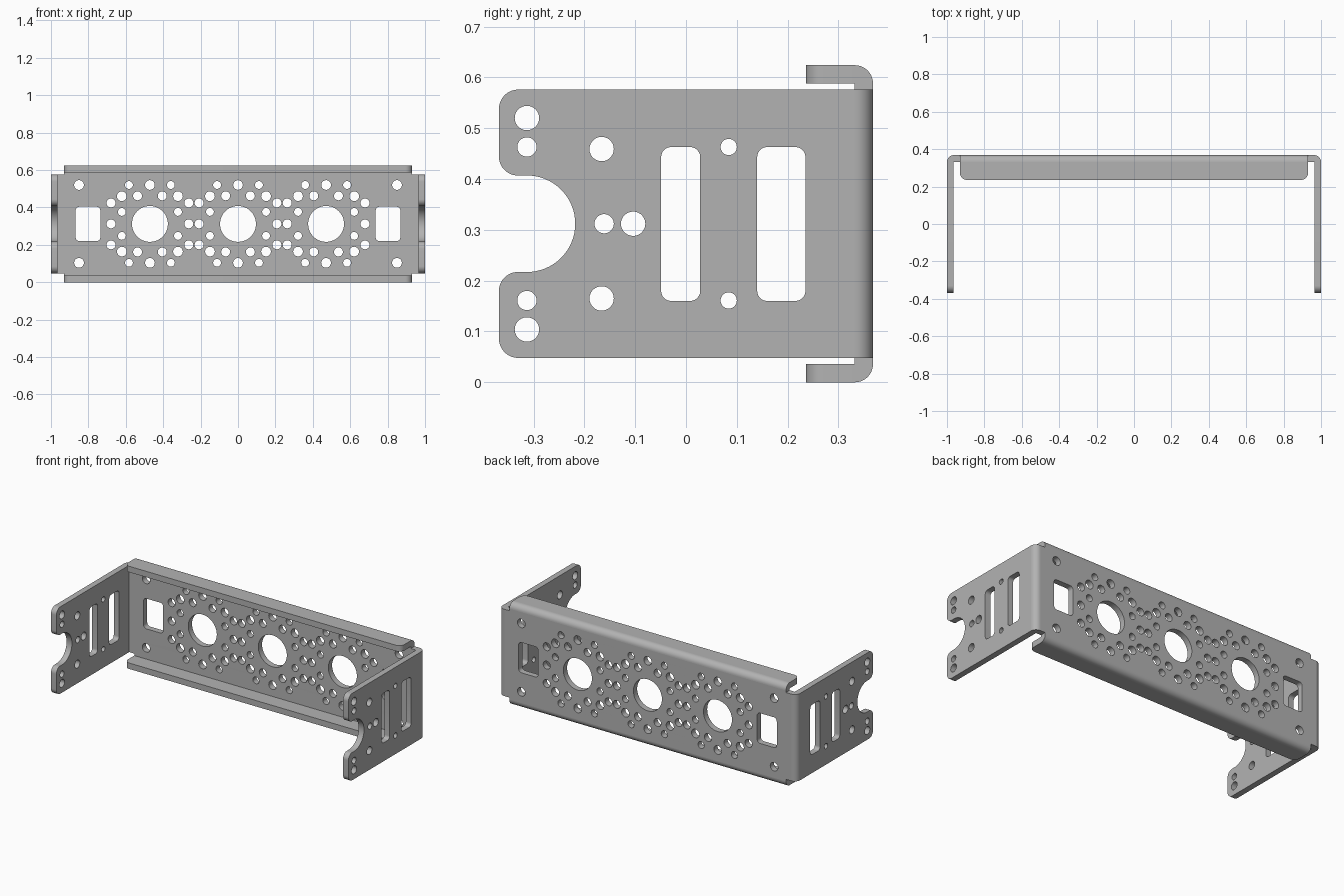
import bpy, bmesh, math
from mathutils import Matrix, Vector

cube = bpy.data.objects.get("Cube")
if cube:
    bpy.data.objects.remove(cube, do_unlink=True)

T = 0.036                      # sheet thickness
Y_IN = 0.332                   # inner face of the back panel
X_IN = 1 - T
Z_LO, Z_HI = 0.048, 0.576      # side plate edges
TOP = 0.624
MID = TOP / 2
FLANGE_X = 0.93

steel = bpy.data.materials.new("grey steel")
steel.use_nodes = True
colour = (0.45, 0.45, 0.45, 1)
steel.diffuse_color = colour
steel.node_tree.nodes["Principled BSDF"].inputs["Base Color"].default_value = colour


def circle(u, v, r, n=28):
    return [(u + r * math.cos(2 * math.pi * i / n), v + r * math.sin(2 * math.pi * i / n))
            for i in range(n)]


def fillet(corners, n=10):
    """Right-angled outline of (u, v, radius) corners, rounded."""
    out = []
    for i, (u, v, r) in enumerate(corners):
        p = Vector((u, v))
        if r == 0:
            pts = [p]
        else:
            a = (Vector(corners[i - 1][:2]) - p).normalized()
            b = (Vector(corners[(i + 1) % len(corners)][:2]) - p).normalized()
            c = p + (a + b) * r
            pts = [c - b * r * math.cos(t) - a * r * math.sin(t)
                   for t in (math.pi / 2 * k / n for k in range(n + 1))]
        for q in pts:
            if not out or (q - out[-1]).length > 1e-5:
                out.append(q)
    if (out[0] - out[-1]).length < 1e-5:
        out.pop()
    return [tuple(q) for q in out]


def window(u0, u1, v0, v1, r):
    return fillet([(u0, v0, r), (u1, v0, r), (u1, v1, r), (u0, v1, r)], 6)


def sheet(name, loops, axes, start, end):
    """Fill the loops in the plane of two axes and extrude along the third."""
    curve = bpy.data.curves.new(name, 'CURVE')
    curve.dimensions = '2D'
    curve.fill_mode = 'BOTH'
    curve.extrude = abs(end - start) / 2
    for loop in loops:
        s = curve.splines.new('POLY')
        s.points.add(len(loop) - 1)
        for pt, (u, v) in zip(s.points, loop):
            pt.co = (u, v, 0, 1)
        s.use_cyclic_u = True
    temp = bpy.data.objects.new(name + " outline", curve)
    bpy.context.collection.objects.link(temp)
    bpy.context.view_layer.update()
    mesh = bpy.data.meshes.new_from_object(
        temp.evaluated_get(bpy.context.evaluated_depsgraph_get()))
    bpy.data.objects.remove(temp, do_unlink=True)

    m = Matrix.Identity(4)
    for col, axis in enumerate(axes):
        for row in range(3):
            m[row][col] = 1.0 if row == "xyz".index(axis) else 0.0
    m["xyz".index(axes[2])][3] = (start + end) / 2
    bm = bmesh.new()
    bm.from_mesh(mesh)
    bm.transform(m)
    bmesh.ops.remove_doubles(bm, verts=bm.verts, dist=1e-5)
    bmesh.ops.recalc_face_normals(bm, faces=bm.faces)
    bm.to_mesh(mesh)
    bm.free()
    mesh.materials.clear()
    mesh.materials.append(steel)
    obj = bpy.data.objects.new(name, mesh)
    bpy.context.collection.objects.link(obj)
    bpy.ops.object.select_all(action='DESELECT')
    obj.select_set(True)
    bpy.context.view_layer.objects.active = obj
    bpy.ops.object.shade_smooth_by_angle(angle=math.radians(30))


def bend(u, v, su, sv):
    """Quarter-round section with a sharp inner corner at (u, v)."""
    return fillet([(u, v, 0), (u + su * T, v, 0), (u + su * T, v + sv * T, T), (u, v + sv * T, 0)])


# Back panel: stepped outline, three large bores, each ringed by small holes
outline = [(-FLANGE_X, T), (FLANGE_X, T), (FLANGE_X, Z_LO), (X_IN, Z_LO),
           (X_IN, Z_HI), (FLANGE_X, Z_HI), (FLANGE_X, TOP - T), (-FLANGE_X, TOP - T),
           (-FLANGE_X, Z_HI), (-X_IN, Z_HI), (-X_IN, Z_LO), (-FLANGE_X, Z_LO)]
panel = [outline]
ring = [(0, 0.208, 0.026), (0.112, 0.208, 0.021), (0.208, 0.112, 0.024), (0.208, 0, 0.024),
        (0.15, 0.148, 0.026), (0.066, 0.15, 0.024), (0.15, 0.064, 0.021)]
for cx in (-0.471, 0, 0.471):
    panel.append(circle(cx, MID, 0.096, 48))
    spots = {(su * u, sv * v, r) for u, v, r in ring for su in (-1, 1) for sv in (-1, 1)}
    panel += [circle(cx + u, MID + v, r, 20) for u, v, r in sorted(spots)]
for s in (-1, 1):
    panel.append(window(s * 0.802 - 0.066, s * 0.802 + 0.066, 0.22, 0.404, 0.02))
    panel += [circle(s * 0.85, MID + d, 0.026) for d in (-0.208, 0.208)]
sheet("back_panel", panel, "xzy", Y_IN, Y_IN + T)

# Side plates: notched front edge, two slots and mounting holes
plate = [fillet([(-0.368, Z_HI, 0.038), (-0.368, MID + 0.095, 0.037),
                 (-0.218, MID + 0.095, 0.095), (-0.218, MID - 0.095, 0.095),
                 (-0.368, MID - 0.095, 0.037), (-0.368, Z_LO, 0.038),
                 (Y_IN, Z_LO, 0), (Y_IN, Z_HI, 0)], 16),
         window(-0.049, 0.028, 0.16, 0.463, 0.02),
         window(0.14, 0.235, 0.16, 0.463, 0.02),
         circle(-0.161, MID, 0.019), circle(-0.104, MID, 0.024)]
for s in (-1, 1):
    for y, d, r in ((-0.313, 0.208, 0.024), (-0.313, 0.151, 0.019),
                    (-0.166, 0.147, 0.024), (0.084, 0.151, 0.016)):
        plate.append(circle(y, MID + s * d, r))
for side, s in (("left", 1), ("right", -1)):
    sheet(side + "_side_plate", plate, "yzx", s * X_IN, s)
    sheet(side + "_bend", [bend(s * X_IN, Y_IN, s, 1)], "xyz", Z_LO, Z_HI)

# Top and bottom flanges with rounded free corners
lip = fillet([(-FLANGE_X, Y_IN, 0), (-FLANGE_X, 0.236, 0.035),
              (FLANGE_X, 0.236, 0.035), (FLANGE_X, Y_IN, 0)])
for side, z0, s in (("top", TOP - T, 1), ("bottom", T, -1)):
    sheet(side + "_flange", [lip], "xyz", z0, z0 + s * T)
    sheet(side + "_bend", [bend(Y_IN, z0, 1, s)], "yzx", -FLANGE_X, FLANGE_X)
